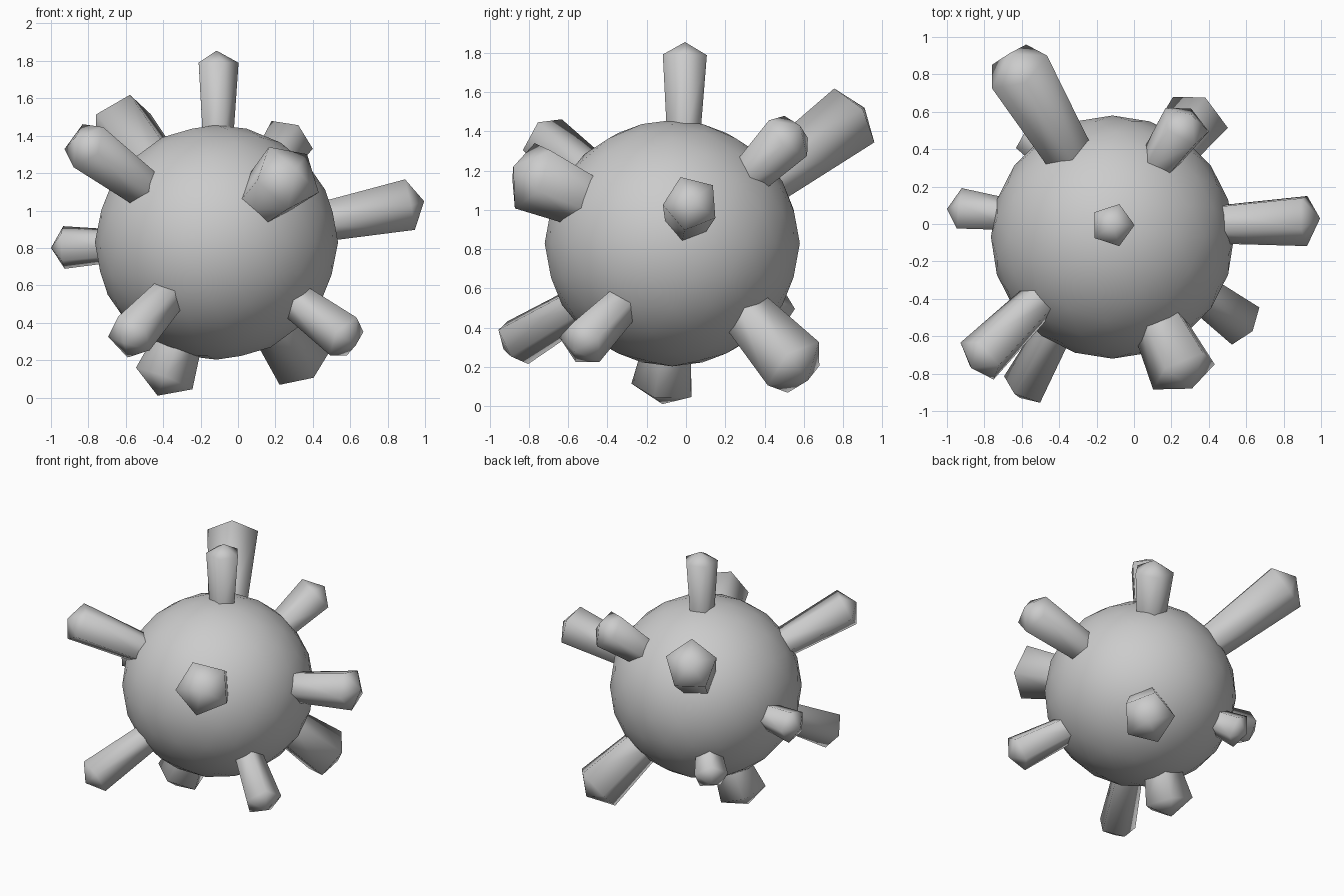
import bpy, bmesh, math
from mathutils import Vector

if "Cube" in bpy.data.objects:
    bpy.data.objects.remove(bpy.data.objects["Cube"])

HUB = Vector((-0.115, -0.02, 0.83))   # point all the spikes radiate from


def make_object(name, bm, angle):
    bmesh.ops.recalc_face_normals(bm, faces=bm.faces)
    mesh = bpy.data.meshes.new(name)
    bm.to_mesh(mesh)
    bm.free()
    obj = bpy.data.objects.new(name, mesh)
    bpy.context.collection.objects.link(obj)
    bpy.ops.object.select_all(action='DESELECT')
    obj.select_set(True)
    bpy.context.view_layer.objects.active = obj
    bpy.ops.object.shade_smooth_by_angle(angle=math.radians(angle))
    return obj


def spike(name, tip, radius, corner):
    """Five-sided spike that widens outwards and ends in a low pyramid.
    'corner' is the direction in which one edge of the pentagon points."""
    tip = Vector(tip)
    axis = (tip - HUB).normalized()
    u = Vector(corner)
    u = (u - axis * u.dot(axis)).normalized()
    v = axis.cross(u)
    bm = bmesh.new()

    def ring(center, r):
        return [bm.verts.new(center + r * (u * math.cos(a) + v * math.sin(a)))
                for a in (math.tau * i / 5 for i in range(5))]

    base = ring(HUB + axis * 0.52, radius * 0.74)
    shoulder = ring(tip - axis * radius * 0.55, radius)
    peak = bm.verts.new(tip)
    bm.faces.new(base)
    for i in range(5):
        j = (i + 1) % 5
        bm.faces.new((base[i], base[j], shoulder[j], shoulder[i]))
        bm.faces.new((shoulder[i], shoulder[j], peak))
    return make_object(name, bm, 75)


# Round body
bm = bmesh.new()
bmesh.ops.create_icosphere(bm, subdivisions=3, radius=0.65)
for vert in bm.verts:
    vert.co.z *= 0.965
    vert.co += Vector((-0.115, -0.07, 0.83))
make_object("body", bm, 60)

# Spikes: name, tip position, shoulder radius, pentagon corner direction
SPIKES = [
    ("top_spike", (-0.115, -0.005, 1.855), 0.118, (1, 0, 0)),
    ("right_spike", (0.995, 0.03, 1.05), 0.145, (0, -0.04, -0.16)),
    ("left_spike", (-1.0, 0.08, 0.80), 0.12, (0, 1, 0)),
    ("upper_back_left_spike", (-0.67, 0.91, 1.52), 0.18, (0, 0, 1)),
    ("upper_front_left_spike", (-0.87, -0.77, 1.39), 0.14, (-0.09, 0.09, -0.03)),
    ("upper_front_right_spike", (0.31, -0.88, 1.22), 0.19, (-1, -1, 0)),
    ("upper_back_right_spike", (0.31, 0.58, 1.43), 0.14, (-0.09, -0.02, 0.11)),
    ("lower_back_right_spike", (0.39, 0.62, 0.13), 0.18, (-1, 1, 0)),
    ("lower_front_right_spike", (0.63, -0.57, 0.28), 0.13, (0, 0, 1)),
    ("lower_front_left_spike", (-0.61, -0.93, 0.29), 0.13, (-0.1, 0.09, 0.02)),
    ("bottom_spike", (-0.43, -0.12, 0.01), 0.17, (0, -1, 0)),
    ("lower_back_left_spike", (-0.57, 0.51, 0.43), 0.12, (0, 0, 1)),
]
for args in SPIKES:
    spike(*args)
